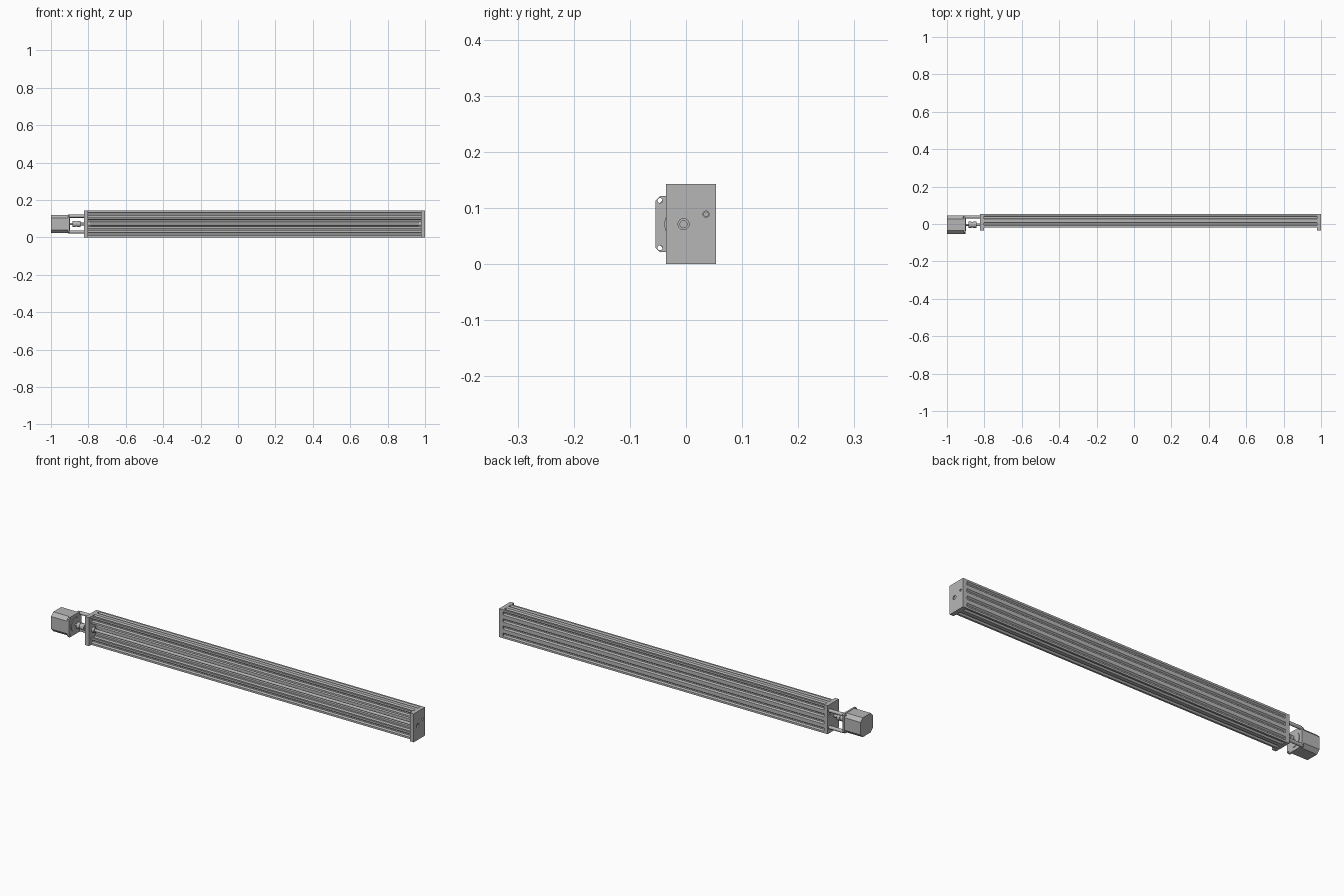
import bpy, bmesh, math
from mathutils import Matrix, Vector

cube = bpy.data.objects.get("Cube")
if cube:
    bpy.data.objects.remove(cube)

MM = 0.00178                 # one millimetre in model units
BACK = 0.0535                # rear face of beam and plates
AXIS = Vector((BACK - 32.5 * MM, 40 * MM))   # screw axis (y, z)
BEAM_L, BEAM_R, PLATE = -0.802, 0.979, 0.021

grey = bpy.data.materials.new("machined grey")
grey.use_nodes = True
grey.diffuse_color = (0.47, 0.47, 0.47, 1)
grey.node_tree.nodes["Principled BSDF"].inputs["Base Color"].default_value = (0.47, 0.47, 0.47, 1)


def extrude(name, x0, x1, loops):
    """Solid running along x from (y, z) loops; inner loops become holes."""
    curve = bpy.data.curves.new(name, "CURVE")
    curve.dimensions = "2D"
    curve.fill_mode = "BOTH"
    curve.extrude = (x1 - x0) / 2
    for loop in loops:
        spline = curve.splines.new("POLY")
        spline.points.add(len(loop) - 1)
        for point, p in zip(spline.points, loop):
            point.co = (p[0], p[1], 0, 1)
        spline.use_cyclic_u = True
    temp = bpy.data.objects.new(name + "_profile", curve)
    bpy.context.collection.objects.link(temp)
    depsgraph = bpy.context.evaluated_depsgraph_get()
    mesh = bpy.data.meshes.new_from_object(temp.evaluated_get(depsgraph))
    bpy.data.objects.remove(temp)
    # local x, y, z become world y, z, x
    mesh.transform(Matrix(((0, 0, 1, (x0 + x1) / 2), (1, 0, 0, 0), (0, 1, 0, 0), (0, 0, 0, 1))))
    bm = bmesh.new()
    bm.from_mesh(mesh)
    bmesh.ops.remove_doubles(bm, verts=bm.verts, dist=1e-5)
    bmesh.ops.recalc_face_normals(bm, faces=bm.faces)
    bm.to_mesh(mesh)
    bm.free()
    mesh.name = name
    mesh.materials.clear()
    mesh.materials.append(grey)
    obj = bpy.data.objects.new(name, mesh)
    bpy.context.collection.objects.link(obj)
    bpy.ops.object.select_all(action="DESELECT")
    obj.select_set(True)
    bpy.context.view_layer.objects.active = obj
    bpy.ops.object.shade_smooth_by_angle(angle=math.radians(30))
    return obj


def circle(center, r, n=24):
    return [(center[0] + r * math.cos(math.tau * i / n),
             center[1] + r * math.sin(math.tau * i / n)) for i in range(n)]


def chamfered_square(center, half, cut):
    a, b = half, half - cut
    pts = [(a, -b), (a, b), (b, a), (-b, a), (-a, b), (-a, -b), (-b, -a), (b, -a)]
    return [(center[0] + y, center[1] + z) for y, z in pts]


def from_mm(y, z):
    return Vector((BACK + (y - 40) * MM, z * MM))


# Slotted C-shaped beam: one T slot for every 20 mm of outline
half_slot = [(-4.6, 0), (-3.1, 1.8), (-5.5, 1.8), (-5.5, 3.0), (-2.8, 6.1)]
slot = half_slot + [(-s, d) for s, d in reversed(half_slot)]
corners = [Vector(c) for c in ((0, 0), (40, 0), (40, 80), (0, 80),
                               (0, 60), (20, 60), (20, 20), (0, 20))]
outline = []
for a, b in zip(corners, corners[1:] + corners[:1]):
    along = (b - a).normalized()
    inward = Vector((-along.y, along.x))
    outline.append(from_mm(*a))
    for i in range(round((b - a).length / 20)):
        mid = a + along * (20 * i + 10)
        outline += [from_mm(*(mid + along * s + inward * d)) for s, d in slot]
bores = [(10, 10), (10, 70)] + [(30, z) for z in (10, 30, 50, 70)]
extrude("channel_beam", BEAM_L, BEAM_R,
        [outline] + [circle(from_mm(*p), 2.1 * MM, 12) for p in bores])

# End plates with screw hole and one bolt hole, and bearing collars inside
plate_front = from_mm(-10, 0).x
plate_loops = [[(plate_front, 0), (BACK, 0), (BACK, 80 * MM), (plate_front, 80 * MM)],
               circle(AXIS, 0.0098), circle(from_mm(30, 50), 0.0055, 16)]
for side, x0, collar in (("right", BEAM_L - PLATE, BEAM_L),
                         ("left", BEAM_R, BEAM_R - 0.013)):
    extrude(side + "_end_plate", x0, x0 + PLATE, plate_loops)
    extrude(side + "_bearing_collar", collar, collar + 0.013,
            [circle(AXIS, 0.0125), circle(AXIS, 0.0071)])

# Lead screw, flexible coupling and motor shaft
MOTOR_FACE = -0.901
extrude("lead_screw", -0.862, 0.996, [circle(AXIS, 0.0071)])
extrude("motor_shaft", MOTOR_FACE, -0.864, [circle(AXIS, 0.0056)])
for i, (x0, x1, r) in enumerate(((-0.885, -0.868, 0.0165), (-0.868, -0.860, 0.0140),
                                 (-0.860, -0.843, 0.0165))):
    extrude(f"coupling_section_{i + 1}", x0, x1, [circle(AXIS, r), circle(AXIS, 0.0054)])

# Motor body, drilled mounting flange and pilot boss
offset = 0.042
holes = [AXIS + Vector((sy * offset, sz * offset)) for sy in (-1, 1) for sz in (-1, 1)]
extrude("motor_body", -1.0, MOTOR_FACE - 0.009, [chamfered_square(AXIS, 0.0485, 0.017)])
extrude("motor_flange", MOTOR_FACE - 0.009, MOTOR_FACE,
        [chamfered_square(AXIS, 0.05, 0.008)] + [circle(h, 0.0045, 16) for h in holes])
extrude("motor_pilot", MOTOR_FACE, MOTOR_FACE + 0.003, [circle(AXIS, 0.034, 40)])

# Two rear standoffs between flange and end plate, with bolt heads behind the flange
for name, h in zip(("lower", "upper"), holes[2:]):
    extrude(name + "_standoff", MOTOR_FACE, BEAM_L - PLATE, [circle(h, 0.0085)])
    extrude(name + "_standoff_bolt", MOTOR_FACE - 0.014, MOTOR_FACE, [circle(h, 0.0044, 16)])
